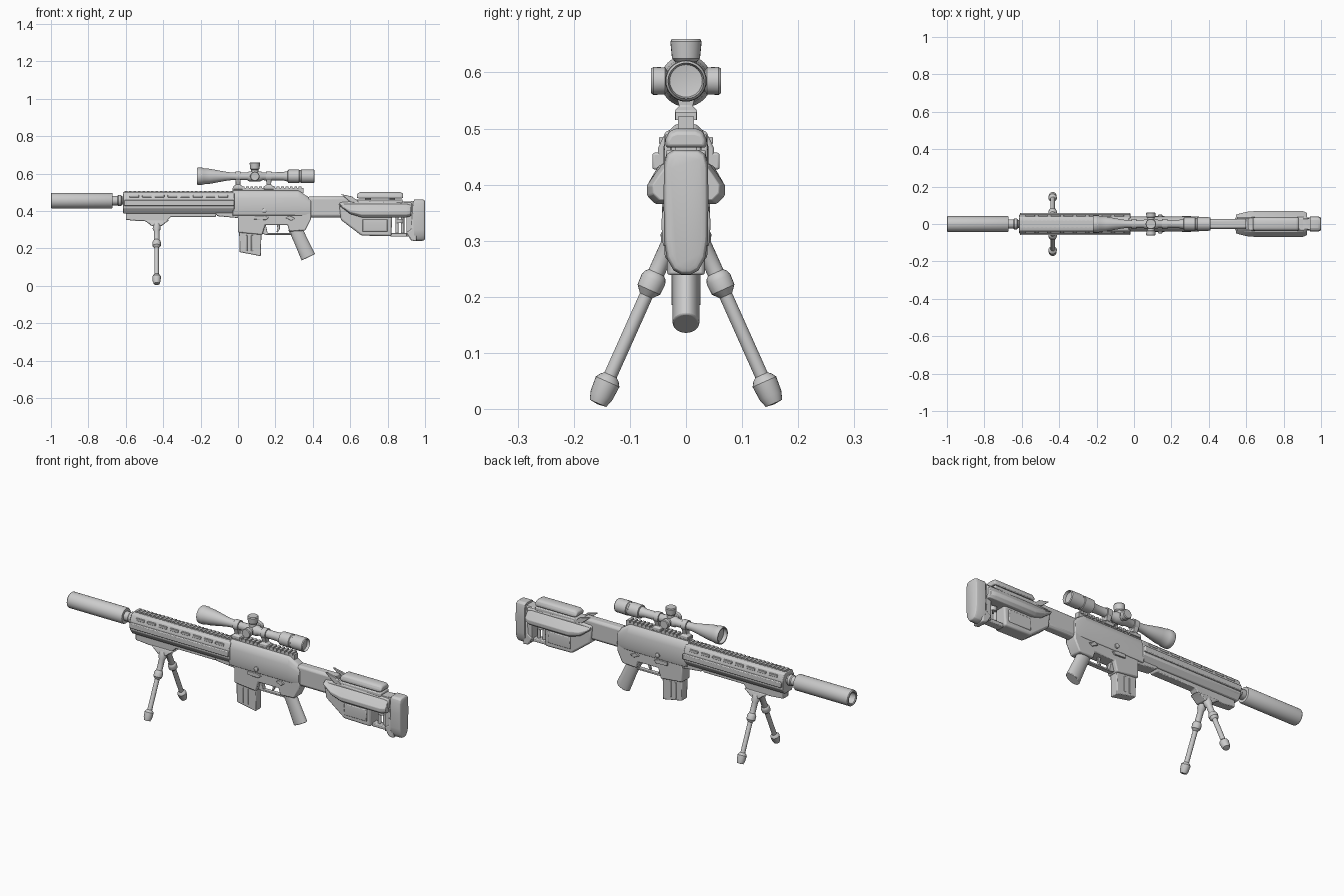
import bpy, bmesh, math
from mathutils import Vector


def finish(name, bm, bevel=0.0, segs=2):
    bmesh.ops.remove_doubles(bm, verts=bm.verts, dist=1e-5)
    bmesh.ops.recalc_face_normals(bm, faces=bm.faces)
    me = bpy.data.meshes.new(name)
    bm.to_mesh(me)
    bm.free()
    ob = bpy.data.objects.new(name, me)
    bpy.context.collection.objects.link(ob)
    if bevel:
        m = ob.modifiers.new("bevel", 'BEVEL')
        m.width, m.segments, m.limit_method = bevel, segs, 'ANGLE'
    return ob


def loft(name, sections, bevel=0.0, segs=2):
    """Skin matching closed loops of 3D points and cap both ends."""
    bm = bmesh.new()
    rings = [[bm.verts.new(p) for p in s] for s in sections]
    n = len(rings[0])
    for a, b in zip(rings, rings[1:]):
        for i in range(n):
            j = (i + 1) % n
            bm.faces.new((a[i], a[j], b[j], b[i]))
    bm.faces.new(rings[0])
    bm.faces.new(rings[-1])
    return finish(name, bm, bevel, segs)


def plate(name, pts, half, y=0.0, bevel=0.004, segs=2):
    """Side profile (x, z) extruded across y."""
    return loft(name, [[(x, y + s * half, z) for x, z in pts] for s in (-1, 1)], bevel, segs)


def bar(name, half_pts, sections, bevel=0.004):
    """Mirrored (y, z) section lofted along x; sections = (x, y scale, z scale, z pivot)."""
    pts = half_pts + [(-y, z) for y, z in reversed(half_pts)]
    return loft(name, [[(x, y * sy, p + (z - p) * sz) for y, z in pts]
                       for x, sy, sz, p in sections], bevel)


def lathe(name, prof, origin, axis=(1, 0, 0), n=32):
    """Revolve (distance, radius) pairs about an axis."""
    q = Vector((0, 0, 1)).rotation_difference(Vector(axis).normalized())
    bm = bmesh.new()
    rings = [[bm.verts.new(Vector(origin) + q @ Vector((r * math.cos(2 * math.pi * i / n),
              r * math.sin(2 * math.pi * i / n), t))) for i in range(n)] for t, r in prof]
    for a, b in zip(rings, rings[1:]):
        for i in range(n):
            j = (i + 1) % n
            bm.faces.new((a[i], a[j], b[j], b[i]))
    return finish(name, bm)


def boxes(name, items, bevel=0.0):
    """Several boxes (x0, x1, y0, y1, z0, z1) in one object."""
    bm = bmesh.new()
    for x0, x1, y0, y1, z0, z1 in items:
        vs = bmesh.ops.create_cube(bm, size=1)['verts']
        for v in vs:
            v.co = ((x0 + x1) / 2 + v.co.x * (x1 - x0), (y0 + y1) / 2 + v.co.y * (y1 - y0),
                    (z0 + z1) / 2 + v.co.z * (z1 - z0))
    return finish(name, bm, bevel)


# Barrel and hollow suppressor
lathe("suppressor", [(0.15, 0), (0.15, 0.027), (0.004, 0.029), (0, 0.032), (0, 0.039), (0.004, 0.042),
                     (0.325, 0.042), (0.33, 0.039), (0.33, 0)], (-1, 0, 0.455))
lathe("barrel", [(0, 0.025), (0.03, 0.025), (0.035, 0.029), (0.05, 0.029), (0.055, 0.022),
                 (0.2, 0.022)], (-0.675, 0, 0.455))

# Handguard with top and side rails
bar("handguard", [(0.02, 0.5), (0.036, 0.495), (0.05, 0.465), (0.05, 0.415), (0.03, 0.387)],
    [(-0.615, 1, 1, 0.45), (-0.02, 1, 1, 0.45)])
boxes("handguard_side_rails", [(-0.61, -0.02, s * 0.045 - 0.015, s * 0.045 + 0.015, 0.427, 0.457)
                               for s in (-1, 1)], 0.004)
boxes("handguard_top_rail", [(-0.61, -0.03, -0.015, 0.015, 0.49, 0.503)] +
      [(-0.605 + 0.0235 * i, -0.592 + 0.0235 * i, -0.019, 0.019, 0.498, 0.507) for i in range(25)])
boxes("handguard_vents", [(-0.58 + 0.068 * i, -0.53 + 0.068 * i, s * 0.042 - 0.006, s * 0.042 + 0.006,
                           0.472, 0.485) for i in range(8) for s in (-1, 1)], 0.002)
plate("handguard_lower_rail", [(-0.60, 0.395), (-0.60, 0.352), (-0.52, 0.345), (-0.38, 0.345),
                               (-0.36, 0.368), (-0.12, 0.368), (-0.11, 0.395)], 0.022)
plate("handguard_rear_block", [(-0.13, 0.40), (-0.11, 0.372), (0.02, 0.36), (0.02, 0.42)], 0.03)

# Receiver
bar("upper_receiver", [(0.018, 0.508), (0.03, 0.497), (0.04, 0.468), (0.041, 0.40), (0.036, 0.375)],
    [(-0.03, 1, 1, 0.4), (0.325, 1, 1, 0.4), (0.39, 0.85, 0.68, 0.375)])
plate("lower_receiver", [(0.0, 0.40), (0.0, 0.285), (0.13, 0.272), (0.145, 0.325), (0.265, 0.325),
                         (0.275, 0.29), (0.36, 0.295), (0.39, 0.355), (0.39, 0.40)], 0.034, bevel=0.006)
boxes("receiver_rail", [(-0.03, 0.35, -0.014, 0.014, 0.495, 0.522)] +
      [(-0.028 + 0.0235 * i, -0.013 + 0.0235 * i, -0.019, 0.019, 0.515, 0.53) for i in range(16)])
plate("magazine", [(0.006, 0.31), (0.008, 0.18), (0.122, 0.158), (0.126, 0.31)], 0.024)
boxes("magazine_ribs", [(0.04 + 0.03 * i, 0.05 + 0.03 * i, -0.026, 0.026, 0.185, 0.27)
                        for i in range(2)], 0.002)
plate("trigger_guard", [(0.125, 0.335), (0.125, 0.28), (0.15, 0.272), (0.285, 0.272), (0.285, 0.281),
                        (0.158, 0.281), (0.147, 0.335)], 0.012, bevel=0.002)
plate("trigger", [(0.205, 0.335), (0.212, 0.305), (0.205, 0.287), (0.212, 0.285), (0.224, 0.305),
                  (0.224, 0.335)], 0.006, bevel=0.002)
for s, side in ((-1, "right"), (1, "left")):
    plate("bolt_catch_" + side, [(0.085, 0.375), (0.085, 0.355), (0.15, 0.352), (0.165, 0.365),
                                 (0.14, 0.375)], 0.006, s * 0.036, 0.002)
    plate("selector_" + side, [(0.255, 0.362), (0.275, 0.375), (0.305, 0.36), (0.285, 0.348)],
          0.006, s * 0.037, 0.002)
    lathe("button_" + side, [(0, 0.012), (0.012, 0.012), (0.014, 0.009), (0.014, 0)],
          (0.14, s * 0.036, 0.40), (0, s, 0), 16)

# Slanted oval grip
top, low, across = Vector((0.302, 0, 0.315)), Vector((0.376, 0, 0.152)), Vector((0.9, 0, 0.43))
loft("grip", [[top.lerp(low, t) + across * w * math.cos(a) + Vector((0, d * math.sin(a), 0))
               for a in [2 * math.pi * i / 28 for i in range(28)]]
              for t, w, d in ((0, 0.037, 0.022), (0.4, 0.036, 0.024), (1, 0.04, 0.024))], 0.003)

# Scope, mounts and turrets
lathe("scope_body", [(0.02, 0), (0.02, 0.037), (0, 0.039), (0, 0.044), (0.005, 0.046), (0.03, 0.046),
                     (0.035, 0.043), (0.07, 0.04), (0.15, 0.025), (0.18, 0.021), (0.27, 0.021),
                     (0.28, 0.027), (0.34, 0.027), (0.35, 0.021), (0.46, 0.022), (0.485, 0.028),
                     (0.487, 0.035), (0.545, 0.036), (0.548, 0.033), (0.556, 0.033), (0.559, 0.037),
                     (0.625, 0.036), (0.63, 0.032), (0.615, 0.029), (0.61, 0)], (-0.22, 0, 0.585))
knob = [(0, 0.019), (0.034, 0.019), (0.037, 0.024), (0.058, 0.025), (0.062, 0.022), (0.062, 0)]
for s, side in ((-1, "right"), (1, "left")):
    lathe("scope_turret_" + side, knob, (0.09, 0, 0.585), (0, s, 0), 24)
lathe("scope_turret_top", [(0, 0.02), (0.035, 0.02), (0.04, 0.025), (0.07, 0.028), (0.075, 0.025),
                           (0.075, 0)], (0.09, 0, 0.585), (0, 0, 1), 24)
for i, x in enumerate((0.0, 0.165)):
    lathe("scope_ring_%d" % i, [(-0.014, 0.02), (-0.014, 0.027), (0.014, 0.027), (0.014, 0.02)],
          (x, 0, 0.585))
    loft("scope_mount_%d" % i, [[(x + a * w, b * d, z) for a, b in ((-1, -1), (1, -1), (1, 1), (-1, 1))]
                                for z, w, d in ((0.515, 0.026, 0.02), (0.532, 0.024, 0.02),
                                                (0.54, 0.012, 0.012), (0.568, 0.014, 0.02))], 0.002)

# Stock: neck, core, wide side ridge, front wings, cheek rest
bar("stock_neck", [(0.018, 0.476), (0.027, 0.465), (0.027, 0.378), (0.018, 0.366)],
    [(0.375, 1, 1, 0.42), (0.60, 1, 1, 0.42)])
plate("stock_core", [(0.54, 0.445), (0.55, 0.352), (0.66, 0.268), (0.82, 0.265), (0.825, 0.38),
                     (0.93, 0.39), (0.93, 0.445), (0.66, 0.455)], 0.038, bevel=0.01, segs=3)
bar("stock_lower_panels", [(0.042, 0.355), (0.044, 0.33), (0.041, 0.29)],
    [(0.665, 1, 1, 0.33), (0.80, 1, 1, 0.33)])
bar("stock_side_ridge", [(0.042, 0.437), (0.055, 0.42), (0.07, 0.398), (0.069, 0.38), (0.055, 0.366)],
    [(0.545, 0.72, 0.25, 0.445), (0.60, 0.93, 0.75, 0.436), (0.66, 1, 1, 0.43), (0.90, 1, 1, 0.43),
     (0.925, 0.85, 0.85, 0.41)], 0.005)
for s, side in ((-1, "right"), (1, "left")):
    plate("stock_wing_" + side, [(0.55, 0.49), (0.61, 0.477), (0.655, 0.44), (0.60, 0.448)],
          0.006, s * 0.032, 0.002)
boxes("cheek_posts", [(x, x + 0.03, -0.02, 0.02, 0.43, 0.475) for x in (0.68, 0.81)], 0.003)
boxes("cheek_shelf", [(0.61, 0.88, -0.036, 0.036, 0.44, 0.462)], 0.005)
bar("cheek_rest", [(0.018, 0.5), (0.03, 0.495), (0.037, 0.48), (0.036, 0.466)],
    [(0.635, 0.9, 0.6, 0.475), (0.65, 1, 1, 0.475), (0.87, 1, 1, 0.475), (0.882, 0.9, 0.7, 0.475)])

# Adjustable butt end with open frame
boxes("butt_frame", [(0.815, 0.95, -0.02, 0.02, 0.262, 0.282), (0.90, 0.95, -0.03, 0.03, 0.262, 0.45),
                     (0.82, 0.95, -0.03, 0.03, 0.405, 0.45)], 0.004)
for i, x in enumerate((0.85, 0.88)):
    lathe("butt_rod_%d" % i, [(0, 0.009), (0.13, 0.009)], (x, 0, 0.275), (0, 0, 1), 16)
lathe("butt_wheel", [(0, 0), (0, 0.02), (0.022, 0.02), (0.022, 0)], (0.865, 0, 0.335), (0, 0, 1), 20)
plate("butt_bracket", [(0.90, 0.285), (0.925, 0.242), (0.955, 0.238), (0.955, 0.45), (0.935, 0.45),
                       (0.925, 0.30)], 0.034, bevel=0.006)
pad = [(0.022, 0.462), (0.034, 0.455), (0.039, 0.438), (0.04, 0.38), (0.039, 0.30), (0.034, 0.268),
       (0.022, 0.247), (0.008, 0.24)]
bar("butt_pad", pad, [(0.94, 1, 1, 0.35), (0.985, 1, 1, 0.35), (0.996, 0.92, 0.97, 0.35),
                      (1.0, 0.7, 0.9, 0.35)], 0.002)

# Bipod
loft("bipod_mount", [[(-0.435 + a * w, b * d, z) for a, b in ((-1, -1), (1, -1), (1, 1), (-1, 1))]
                     for z, w, d in ((0.35, 0.07, 0.026), (0.338, 0.05, 0.03), (0.318, 0.025, 0.032))], 0.004)
for s, side in ((-1, "right"), (1, "left")):
    start, end = Vector((-0.435, s * 0.014, 0.33)), Vector((-0.435, s * 0.158, 0.008))
    lathe("bipod_leg_" + side,
          [(0, 0), (0, 0.02), (0.03, 0.021), (0.04, 0.015), (0.095, 0.015), (0.10, 0.02), (0.108, 0.023),
           (0.128, 0.022), (0.14, 0.012), (0.295, 0.012), (0.30, 0.018), (0.308, 0.023), (0.335, 0.021),
           (0.35, 0.016), (0.352, 0)], start, end - start, 20)

# Smooth shading with crisp edges
bpy.ops.object.select_all(action='SELECT')
bpy.context.view_layer.objects.active = bpy.context.selected_objects[0]
bpy.ops.object.shade_smooth_by_angle(angle=math.radians(35))
